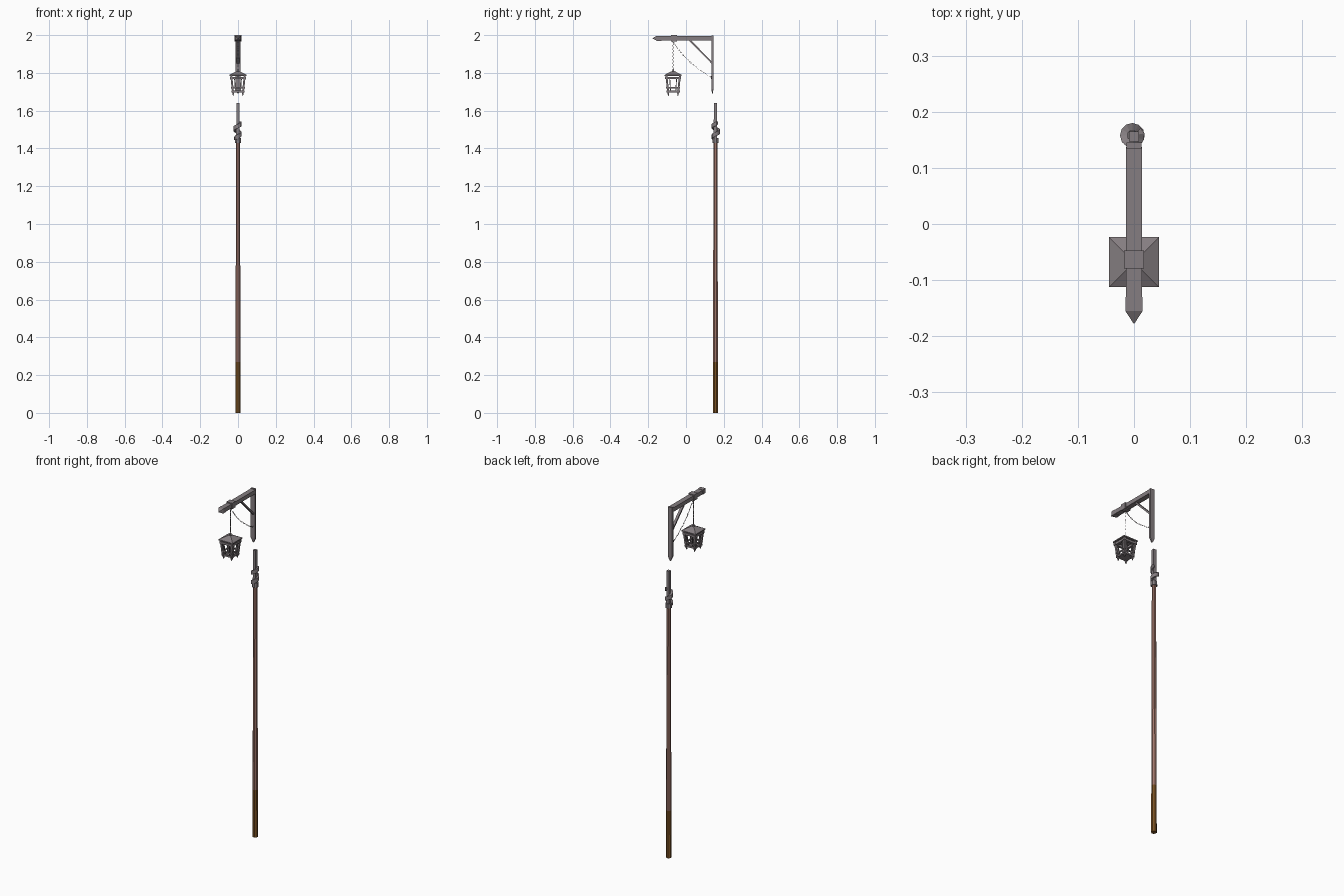
import bpy, bmesh, math
from mathutils import Vector

if "Cube" in bpy.data.objects:
    bpy.data.objects.remove(bpy.data.objects["Cube"])


def mat(name, col):
    m = bpy.data.materials.new(name)
    m.diffuse_color = (*col, 1)
    m.use_nodes = True
    m.node_tree.nodes["Principled BSDF"].inputs["Base Color"].default_value = m.diffuse_color
    return m


IRON = mat("grey_iron", (0.235, 0.208, 0.220))
WOOD = mat("red_brown_wood", (0.36, 0.185, 0.148))
BASE = mat("dark_brown_wood", (0.205, 0.088, 0.018))


def finish(bm, name, material):
    bmesh.ops.recalc_face_normals(bm, faces=bm.faces)
    me = bpy.data.meshes.new(name)
    bm.to_mesh(me)
    bm.free()
    me.materials.append(material)
    ob = bpy.data.objects.new(name, me)
    bpy.context.collection.objects.link(ob)
    return ob


def frame(d):
    d = d.normalized()
    ref = Vector((0, 1, 0)) if abs(d.x) > 0.9 else Vector((1, 0, 0))
    u = (ref - d * ref.dot(d)).normalized()
    return u, d.cross(u)


def loft(bm, stations, sides=4, closed=False):
    """Skin (centre, u vector, v vector) stations with a regular section."""
    rings = []
    k = 1 / math.cos(math.pi / sides)
    for c, u, v in stations:
        ring = []
        for i in range(sides):
            a = 2 * math.pi * (i + 0.5) / sides
            ring.append(bm.verts.new(c + u * (k * math.cos(a)) + v * (k * math.sin(a))))
        rings.append(ring)
    n = len(rings)
    for j in range(n if closed else n - 1):
        r, s = rings[j], rings[(j + 1) % n]
        for i in range(sides):
            q = (i + 1) % sides
            bm.faces.new((r[i], r[q], s[q], s[i]))
    if not closed:
        bm.faces.new(rings[0][::-1])
        bm.faces.new(rings[-1])


def bar(bm, a, b, h0, h1=None, sides=4):
    """Straight tapered bar; h = half sizes across."""
    a, b = Vector(a), Vector(b)
    h1 = h1 or h0
    u, v = frame(b - a)
    loft(bm, [(a, u * h0[0], v * h0[1]), (b, u * h1[0], v * h1[1])], sides)


def part(name, material, bars, sides=4):
    bm = bmesh.new()
    for args in bars:
        bar(bm, *args, sides=sides)
    return finish(bm, name, material)


def sq(h):
    return (h, h)


PY = 0.156   # pole axis
LY = -0.068  # lantern axis

# Pole: dark foot, tapered wooden shaft, square iron rod
part("pole_foot", BASE, [((0, PY, 0), (0, PY, 0.27), sq(0.0138), sq(0.0130))], 8)
part("pole_shaft", WOOD, [((0, PY, 0.27), (0, PY, 1.44), sq(0.0130), sq(0.0105))], 8)
part("pole_rod", IRON, [((0, PY, 1.43), (0, PY, 1.64), sq(0.0095), sq(0.0088))])
part("pole_collar", IRON, [((0, PY, 1.43), (0, PY, 1.455), sq(0.0165), sq(0.0155))], 8)

# Twisted iron wrap around the rod
bm = bmesh.new()
st = []
for i in range(19):
    t = i / 18
    a = math.radians(200 + 560 * t)
    out = Vector((math.cos(a), math.sin(a), 0))
    w = 0.0065 if 0 < i < 18 else 0.004
    st.append((Vector((-0.003, PY + 0.002, 1.452 + 0.085 * t)) + out * 0.0155,
               out * w, Vector((0, 0, 1)) * w * 1.7))
loft(bm, st)
finish(bm, "twisted_wrap", IRON)

# Bracket: beam, pointed back plate, diagonal brace
part("bracket_beam", IRON, [((0, 0.137, 1.983), (0, -0.135, 1.983), (0.0145, 0.0115))])
part("bracket_plate", IRON, [
    ((0, 0.140, 1.715), (0, 0.140, 1.998), (0.0135, 0.0055)),
    ((0, 0.140, 1.715), (0, 0.140, 1.69), (0.0135, 0.0055), (0.003, 0.002))])
part("bracket_brace", IRON, [((0, 0.018, 1.974), (0, 0.139, 1.852), (0.007, 0.0045))])

# Beam tip and the collar that carries the chain
part("beam_tip", IRON, [
    ((0, -0.130, 1.983), (0, -0.155, 1.983), (0.0155, 0.013)),
    ((0, -0.155, 1.983), (0, -0.177, 1.983), (0.0155, 0.013), sq(0.001))])
part("beam_collar", IRON, [((0, -0.079, 1.983), (0, -0.047, 1.983), (0.018, 0.017))])
part("chain_anchor", IRON, [((0, 0.137, 1.768), (0, 0.137, 1.784), (0.005, 0.005))])


# Chains of thin alternating links
def chain(name, pts):
    bm = bmesh.new()
    for i in range(len(pts) - 1):
        c = (pts[i] + pts[i + 1]) / 2
        d = (pts[i + 1] - pts[i]).normalized()
        u, v = frame(d)
        side, nor = (u, v) if i % 2 else (v, u)
        st = []
        for k in range(8):
            a = 2 * math.pi * k / 8
            out = d * math.cos(a) + side * math.sin(a)
            st.append((c + d * (0.0054 * math.cos(a)) + side * (0.0024 * math.sin(a)),
                       out * 0.0005, nor * 0.0005))
        loft(bm, st, 4, True)
    finish(bm, name, IRON)


chain("hanging_chain", [Vector((0, LY, 1.968 - 0.0094 * i)) for i in range(17)])
p0, p1, p2 = Vector((0, LY, 1.968)), Vector((0, 0, 1.85)), Vector((0, 0.136, 1.777))
chain("slack_chain", [p0 * (1 - t) ** 2 + p1 * 2 * t * (1 - t) + p2 * t * t
                      for t in (i / 31 for i in range(32))])

# Lantern roof with finial
part("lantern_roof", IRON, [
    ((0, LY, 1.784), (0, LY, 1.790), sq(0.0445)),
    ((0, LY, 1.790), (0, LY, 1.808), sq(0.0445), sq(0.010)),
    ((0, LY, 1.808), (0, LY, 1.821), sq(0.006), sq(0.003))])

# Lantern cage: sloping posts and side bars, crossing rails, pointed feet
posts, rails = [], []
for sx in (-1, 1):
    for sy in (-1, 1):
        posts.append(((sx * 0.026, LY + sy * 0.026, 1.695),
                      (sx * 0.036, LY + sy * 0.036, 1.786), sq(0.005)))
        posts.append(((sx * 0.026, LY + sy * 0.026, 1.697),
                      (sx * 0.025, LY + sy * 0.025, 1.677), sq(0.0055), sq(0.001)))
        posts.append(((sx * 0.0135, LY + sy * 0.027, 1.700),
                      (sx * 0.0185, LY + sy * 0.035, 1.776), sq(0.0022)))
        posts.append(((sx * 0.027, LY + sy * 0.0135, 1.700),
                      (sx * 0.035, LY + sy * 0.0185, 1.776), sq(0.0022)))
for z, r, h in ((1.773, 0.0345, 0.0062), (1.721, 0.0288, 0.0032), (1.701, 0.027, 0.0045)):
    for s in (-1, 1):
        e = r + 0.008
        rails.append(((-e, LY + s * r, z), (e, LY + s * r, z), sq(h)))
        rails.append(((s * r, LY - e, z), (s * r, LY + e, z), sq(h)))
part("lantern_posts", IRON, posts)
part("lantern_rails", IRON, rails)
part("lantern_floor", IRON, [((0, LY, 1.696), (0, LY, 1.701), sq(0.026))])
